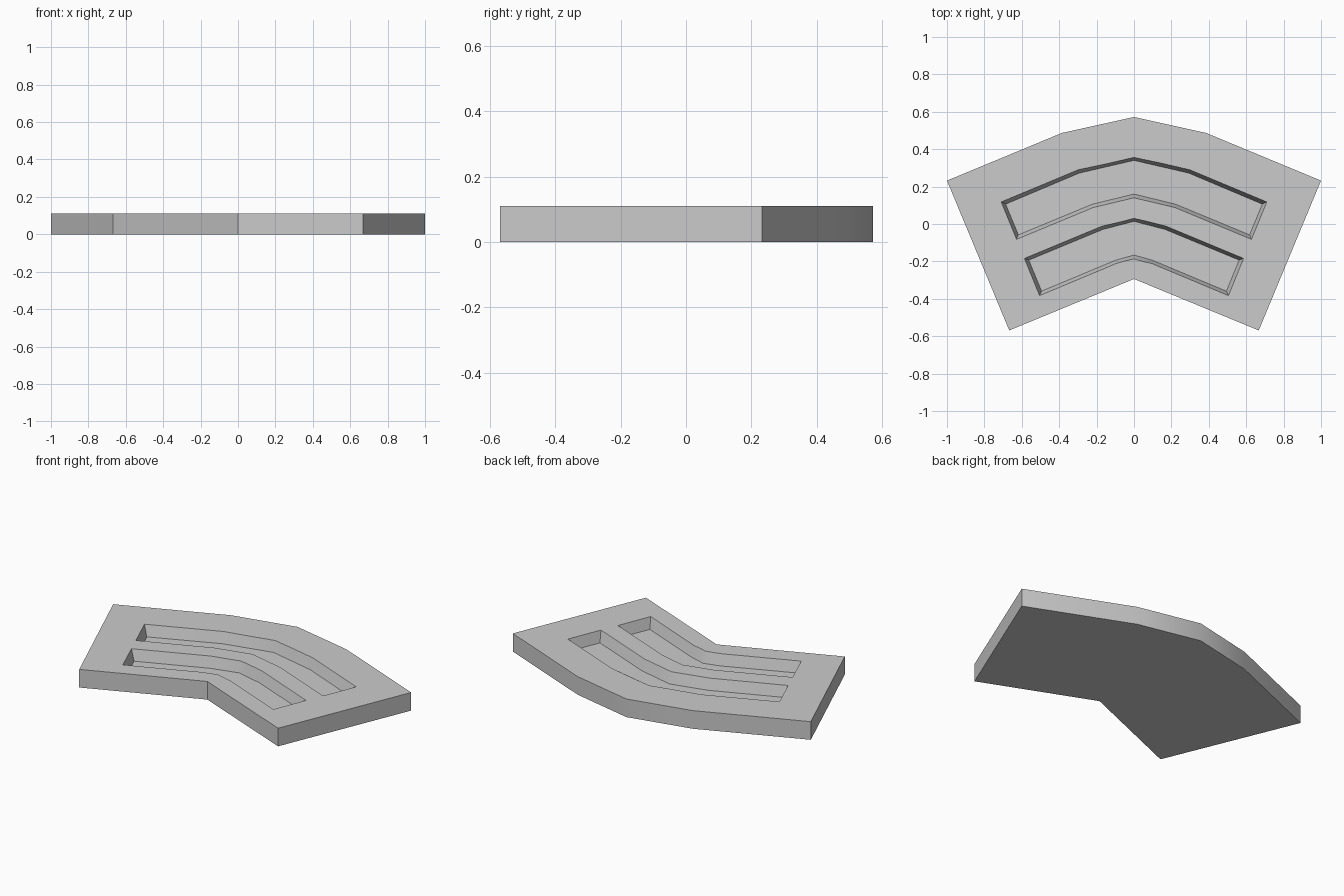
import bpy, bmesh, math

if "Cube" in bpy.data.objects:
    bpy.data.objects.remove(bpy.data.objects["Cube"])

T = 0.11       # plate thickness
DEPTH = 0.066  # slot depth


def mirror_profile(half):
    """Close a right-half outline (first and last points on x = 0)."""
    return half + [(-x, y) for x, y in reversed(half[1:-1])]


def loft(name, lower, upper, z0, z1):
    bm = bmesh.new()
    a = [bm.verts.new((x, y, z0)) for x, y in lower]
    b = [bm.verts.new((x, y, z1)) for x, y in upper]
    n = len(a)
    bm.faces.new(a)
    bm.faces.new(b)
    for i in range(n):
        j = (i + 1) % n
        bm.faces.new((a[i], a[j], b[j], b[i]))
    bmesh.ops.recalc_face_normals(bm, faces=bm.faces)
    me = bpy.data.meshes.new(name)
    bm.to_mesh(me)
    bm.free()
    ob = bpy.data.objects.new(name, me)
    bpy.context.collection.objects.link(ob)
    return ob


# Bent plate
outline = mirror_profile([(0, 0.572), (0.385, 0.487), (1, 0.232),
                          (0.667, -0.569), (0, -0.294)])
plate = loft("slotted_plate", outline, outline, 0, T)
bpy.context.view_layer.objects.active = plate
plate.select_set(True)

# Tapered slots: (rim, floor) half outlines
slots = [
    ([(0, 0.356), (0.298, 0.29), (0.71, 0.118), (0.628, -0.082), (0.218, 0.088), (0, 0.14)],
     [(0, 0.34), (0.293, 0.272), (0.686, 0.106), (0.618, -0.058), (0.222, 0.106), (0, 0.16)]),
    ([(0, 0.03), (0.172, -0.012), (0.586, -0.184), (0.505, -0.383), (0.094, -0.211), (0, -0.187)],
     [(0, 0.014), (0.166, -0.029), (0.562, -0.193), (0.494, -0.359), (0.099, -0.194), (0, -0.166)]),
]
for rim, floor in slots:
    # Continue the wall slope above the plate so the cut is clean
    above = [(2 * r[0] - f[0], 2 * r[1] - f[1]) for r, f in zip(rim, floor)]
    cutter = loft("slot_cutter", mirror_profile(floor), mirror_profile(above),
                  T - DEPTH, T + DEPTH)
    cutter.hide_render = True
    mod = plate.modifiers.new("slot", 'BOOLEAN')
    mod.operation = 'DIFFERENCE'
    mod.solver = 'EXACT'
    mod.object = cutter
    bpy.ops.object.modifier_apply(modifier=mod.name)
    bpy.data.objects.remove(cutter)

# Soft shading along the curved edge, crisp corners elsewhere
bpy.ops.object.shade_smooth_by_angle(angle=math.radians(30))
